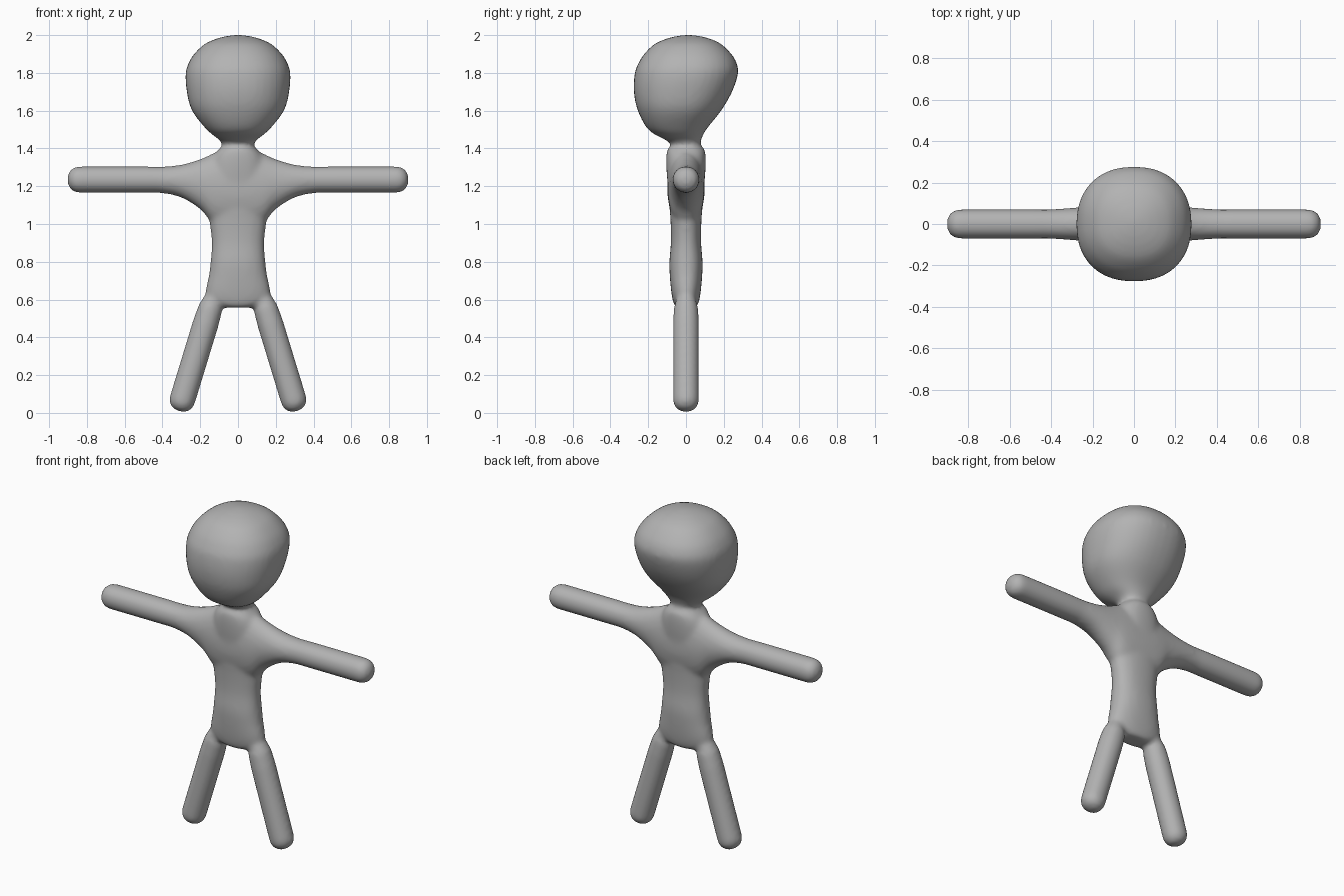
import bpy, bmesh, math
from mathutils import Matrix, Vector

if "Cube" in bpy.data.objects:
    bpy.data.objects.remove(bpy.data.objects["Cube"])

SEG = 40
bm = bmesh.new()


def smooth_stations(st, steps=5):
    """Catmull-Rom curve through the cross-section stations."""
    out = []
    for i in range(len(st) - 1):
        p0, p1, p2, p3 = st[max(i - 1, 0)], st[i], st[i + 1], st[min(i + 2, len(st) - 1)]
        for k in range(steps):
            u = k / steps
            out.append(tuple(
                0.5 * (2 * b + (c - a) * u + (2 * a - 5 * b + 4 * c - d) * u ** 2
                       + (3 * b - a - 3 * c + d) * u ** 3)
                for a, b, c, d in zip(p0, p1, p2, p3)))
    out.append(st[-1])
    return out


def round_cap(st, length, n=2.3, steps=9):
    """Rounded tip rings continuing past the last station."""
    t, a0, a1, b0, b1 = st[-1]
    ca, cb, ra, rb = (a0 + a1) / 2, (b0 + b1) / 2, (a1 - a0) / 2, (b1 - b0) / 2
    rings = []
    for k in range(1, steps + 1):
        ang = 0.98 * math.pi / 2 * k / steps
        s, h = math.cos(ang) ** (2 / n), math.sin(ang) ** (2 / n)
        rings.append((t + length * h, ca - ra * s, ca + ra * s, cb - rb * s, cb + rb * s))
    return st + rings


def loft(stations, place, n=2.0):
    """Closed skin over superellipse rings (t, a_min, a_max, b_min, b_max)."""
    rings = []
    for t, a0, a1, b0, b1 in stations:
        ring = []
        for k in range(SEG):
            w = 2 * math.pi * k / SEG
            c, s = math.cos(w), math.sin(w)
            a = (a0 + a1) / 2 + (a1 - a0) / 2 * math.copysign(abs(c) ** (2 / n), c)
            b = (b0 + b1) / 2 + (b1 - b0) / 2 * math.copysign(abs(s) ** (2 / n), s)
            ring.append(bm.verts.new(place(t, a, b)))
        rings.append(ring)
    faces = [bm.faces.new(rings[0]), bm.faces.new(rings[-1])]
    for r, q in zip(rings, rings[1:]):
        for k in range(SEG):
            j = (k + 1) % SEG
            faces.append(bm.faces.new((r[k], r[j], q[j], q[k])))
    bmesh.ops.recalc_face_normals(bm, faces=faces)


def upright(t, a, b):
    return Vector((a, b, t))


# Head: height, half width, front, back
head = [(1.405, .078, -.070, .072), (1.425, .083, -.075, .075), (1.45, .105, -.118, .082),
        (1.50, .166, -.200, .107), (1.60, .243, -.255, .186), (1.70, .271, -.276, .244),
        (1.80, .277, -.271, .276), (1.86, .258, -.247, .265), (1.905, .228, -.217, .236),
        (1.95, .180, -.170, .190), (1.975, .130, -.120, .143), (1.99, .082, -.070, .094),
        (1.998, .038, -.025, .050), (2.001, .006, .006, .018)]
loft(smooth_stations([(z, -w, w, f, b) for z, w, f, b in head]), upright, 2.25)

# Torso and neck: height, half width, half depth
torso = [(.558, .08, .052), (.575, .13, .064), (.60, .165, .071), (.65, .170, .079),
         (.73, .154, .086), (.80, .145, .088), (.90, .139, .080), (1.0, .149, .081),
         (1.1, .165, .088), (1.2, .165, .097), (1.3, .150, .104), (1.36, .130, .104),
         (1.395, .102, .098), (1.415, .083, .080), (1.45, .074, .070)]
loft(smooth_stations([(z, -w, w, -d, d) for z, w, d in torso]), upright, 2.3)

# Arms with flared shoulders: distance out, bottom, top, half depth
arm = [(0, .98, 1.397, .099), (.08, .98, 1.395, .097), (.14, 1.01, 1.370, .093),
       (.20, 1.078, 1.343, .086), (.30, 1.140, 1.314, .078), (.40, 1.163, 1.304, .071),
       (.50, 1.165, 1.305, .071), (.835, 1.165, 1.305, .071)]
arm = round_cap(smooth_stations([(t, lo, hi, -d, d) for t, lo, hi, d in arm]), .068)

# Legs splayed outwards: distance up the leg, radius
leg = [(.60, .03), (.55, .052), (.50, .065), (.42, .069), (.30, .069), (0, .069)]
leg = round_cap([(-t, -r, r, -r, r) for t, r in leg], .068)
tilt = Matrix.Rotation(math.radians(-17), 3, 'Y')

for side in (-1, 1):
    loft(arm, lambda t, a, b: Vector((side * t, b, a)), 2.05)

    def leg_place(t, a, b):
        p = tilt @ Vector((a, b, -t)) + Vector((.293, 0, .074))
        return Vector((side * p.x, p.y, p.z))
    loft(leg, leg_place)

mesh = bpy.data.meshes.new("figure_body")
bm.to_mesh(mesh)
bm.free()
body = bpy.data.objects.new("figure_body", mesh)
bpy.context.collection.objects.link(body)

grey = bpy.data.materials.new("plain_grey")
grey.diffuse_color = (0.45, 0.45, 0.45, 1)
grey.use_nodes = True
grey.node_tree.nodes["Principled BSDF"].inputs["Base Color"].default_value = grey.diffuse_color
mesh.materials.append(grey)

# Fuse the parts into one skin and soften the joins
fuse = body.modifiers.new("fuse", 'REMESH')
fuse.mode = 'VOXEL'
fuse.voxel_size = 0.012
fuse.use_smooth_shade = True
soften = body.modifiers.new("soften", 'SMOOTH')
soften.factor = 0.5
soften.iterations = 10
